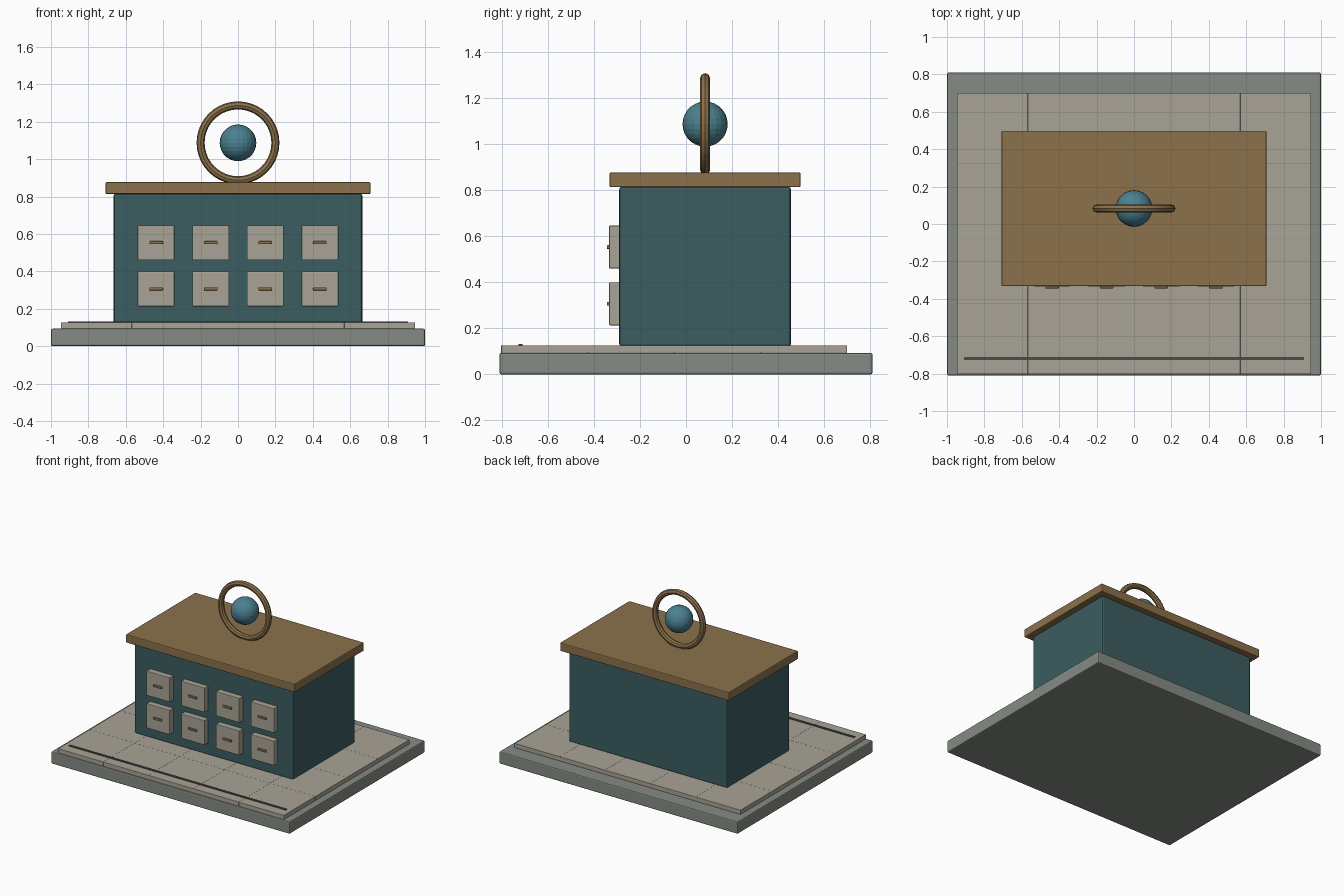
import bpy, math

if "Cube" in bpy.data.objects:
    bpy.data.objects.remove(bpy.data.objects["Cube"])


def material(name, rgb):
    m = bpy.data.materials.new(name)
    m.diffuse_color = (*rgb, 1)
    m.use_nodes = True
    m.node_tree.nodes["Principled BSDF"].inputs["Base Color"].default_value = m.diffuse_color
    return m


STONE = material("grey_stone", (0.24, 0.26, 0.23))
PAVING = material("pale_stone", (0.40, 0.37, 0.31))
TEAL = material("dark_teal", (0.045, 0.11, 0.12))
BRONZE = material("bronze", (0.26, 0.165, 0.07))
BLUE = material("orb_blue", (0.07, 0.22, 0.28))
DARK = material("dark_line", (0.06, 0.075, 0.075))


def box(name, lo, hi, mat, bevel=0.0):
    """Box between two corners with optional bevelled edges."""
    bpy.ops.mesh.primitive_cube_add(size=1, location=[(a + b) / 2 for a, b in zip(lo, hi)])
    ob = bpy.context.object
    ob.name = name
    ob.scale = [b - a for a, b in zip(lo, hi)]
    bpy.ops.object.transform_apply(location=False, rotation=False, scale=True)
    ob.data.materials.append(mat)
    if bevel:
        mod = ob.modifiers.new("bevel", "BEVEL")
        mod.width = bevel
        mod.segments = 2
    return ob


# Plinth
box("plinth", (-1, -0.81, 0), (1, 0.81, 0.093), STONE, 0.008)

# Paving slabs, five columns by four rows
COLS, ROWS = 5, 4
w, d = 1.895 / COLS, 1.503 / ROWS
for i in range(COLS):
    for j in range(ROWS):
        x, y = -0.9475 + i * w, -0.803 + j * d
        box(f"paving_slab_{i}_{j}", (x, y, 0.093), (x + w, y + d, 0.126), PAVING, 0.0015)

# Thin line along the front of the paving
box("front_strip", (-0.91, -0.728, 0.12), (0.91, -0.71, 0.131), DARK)

# Main block and overhanging roof
box("main_block", (-0.665, -0.29, 0.12), (0.665, 0.456, 0.815), TEAL, 0.012)
box("roof_slab", (-0.708, -0.332, 0.813), (0.708, 0.498, 0.877), BRONZE, 0.006)

# Front drawers with handles
for row, z in enumerate((0.306, 0.553)):
    for col in range(4):
        x = (col - 1.5) * 0.292
        box(f"drawer_{row}_{col}", (x - 0.098, -0.334, z - 0.093),
            (x + 0.098, -0.28, z + 0.093), PAVING, 0.004)
        box(f"handle_{row}_{col}", (x - 0.036, -0.344, z - 0.008),
            (x + 0.036, -0.325, z + 0.008), BRONZE, 0.003)

# Upright ring on the roof
bpy.ops.mesh.primitive_torus_add(location=(0, 0.083, 1.087), rotation=(math.pi / 2, 0, 0),
                                 major_segments=40, minor_segments=8,
                                 major_radius=0.2, minor_radius=0.0215)
ring = bpy.context.object
ring.name = "roof_ring"
ring.data.materials.append(BRONZE)

# Orb in the centre of the ring
bpy.ops.mesh.primitive_uv_sphere_add(segments=24, ring_count=14, radius=0.098,
                                     location=(0, 0.083, 1.087))
orb = bpy.context.object
orb.name = "roof_orb"
orb.data.materials.append(BLUE)
